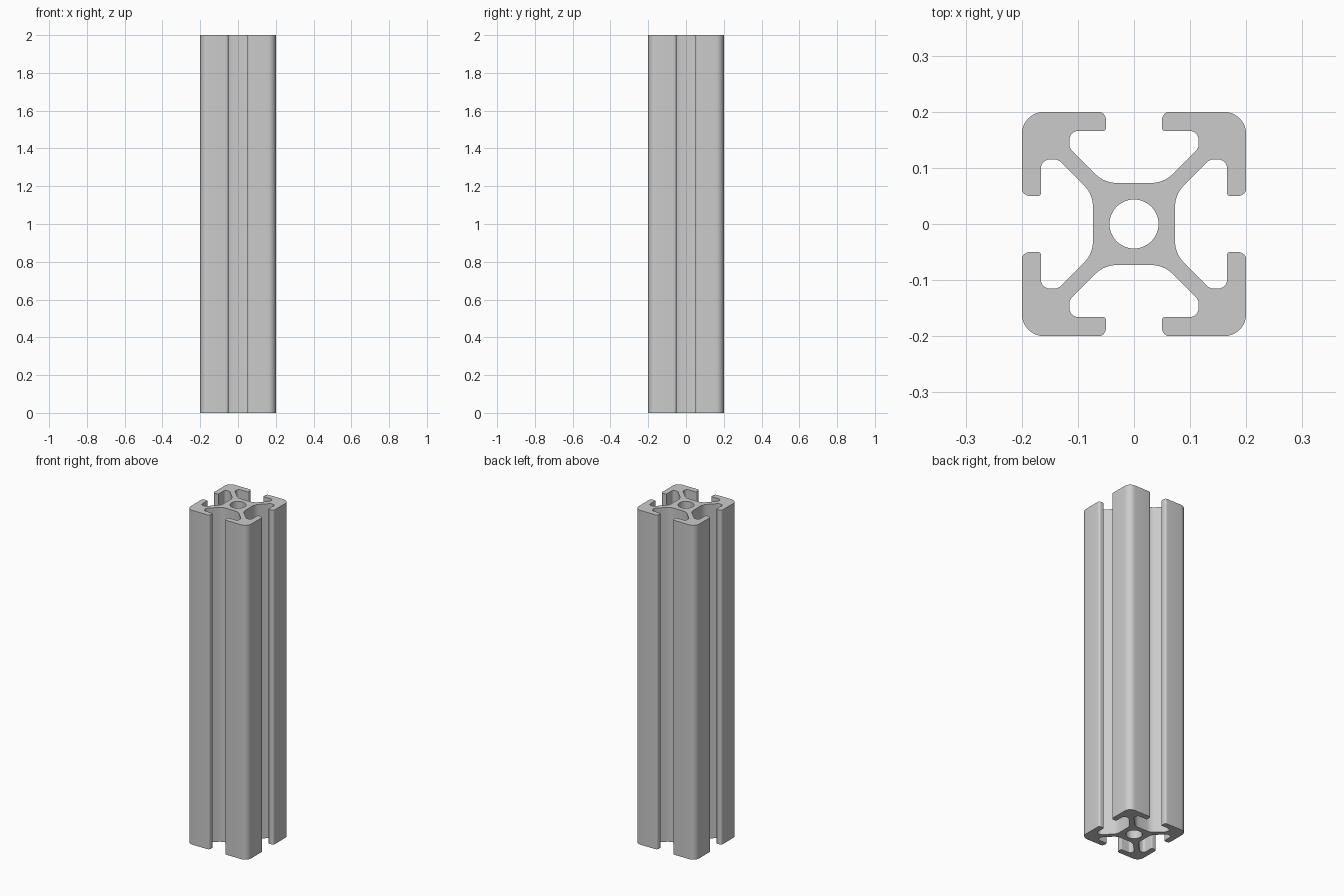
import bpy, bmesh
from math import tan, cos, sin, pi, radians
from mathutils import Vector

if "Cube" in bpy.data.objects:
    bpy.data.objects.remove(bpy.data.objects["Cube"])

LENGTH = 2.0
BORE = 0.0437

# Half of one quarter of the section: x, y, corner radius
half = [
    (0.053, 0.073, 0.055),   # hub into diagonal web
    (0.115, 0.135, 0.015),   # web into slot end
    (0.115, 0.166, 0.016),   # slot end into lip underside
    (0.050, 0.166, 0.005),   # lip inner edge
    (0.050, 0.200, 0.014),   # lip outer edge
]
quarter = half + [(0.2, 0.2, 0.04)] + [(y, x, r) for x, y, r in reversed(half)]

# Rotate the quarter four times, clockwise
corners = []
for _ in range(4):
    corners += quarter
    quarter = [(y, -x, r) for x, y, r in quarter]


def fillet(prev, cur, nxt, r):
    """Points of the arc that rounds corner cur."""
    a, b = (prev - cur).normalized(), (nxt - cur).normalized()
    ang = a.angle(b)
    t = r / tan(ang / 2)
    centre = cur + (a + b).normalized() * (r / sin(ang / 2))
    p, q = cur + a * t - centre, cur + b * t - centre
    sweep = p.angle(q)
    n = max(4, round(sweep / radians(10)))
    return [centre + (p * sin(sweep * (1 - i / n)) + q * sin(sweep * i / n)) / sin(sweep)
            for i in range(n + 1)]


pts = [Vector((x, y, 0)) for x, y, _ in corners]
outline = []
for i, (_, _, r) in enumerate(corners):
    outline += fillet(pts[i - 1], pts[i], pts[(i + 1) % len(pts)], r)
bore = [Vector((BORE * cos(2 * pi * i / 48), BORE * sin(2 * pi * i / 48), 0)) for i in range(48)]

# Fill the section between outline and bore, then extrude it upwards
bm = bmesh.new()
edges = []
for loop in (outline, bore):
    vs = [bm.verts.new(p) for p in loop]
    edges += [bm.edges.new((vs[i - 1], vs[i])) for i in range(len(vs))]
bmesh.ops.triangle_fill(bm, edges=edges, use_beauty=True, use_dissolve=False)
bottom = bm.faces[:]
ext = bmesh.ops.extrude_face_region(bm, geom=bottom, use_keep_orig=True)
top = [g for g in ext["geom"] if isinstance(g, bmesh.types.BMVert)]
bmesh.ops.translate(bm, verts=top, vec=(0, 0, LENGTH))
bmesh.ops.recalc_face_normals(bm, faces=bm.faces[:])

mesh = bpy.data.meshes.new("slotted_rail")
bm.to_mesh(mesh)
bm.free()
rail = bpy.data.objects.new("slotted_rail", mesh)
bpy.context.collection.objects.link(rail)
bpy.context.view_layer.objects.active = rail
rail.select_set(True)
bpy.ops.object.shade_smooth_by_angle(angle=radians(30))
